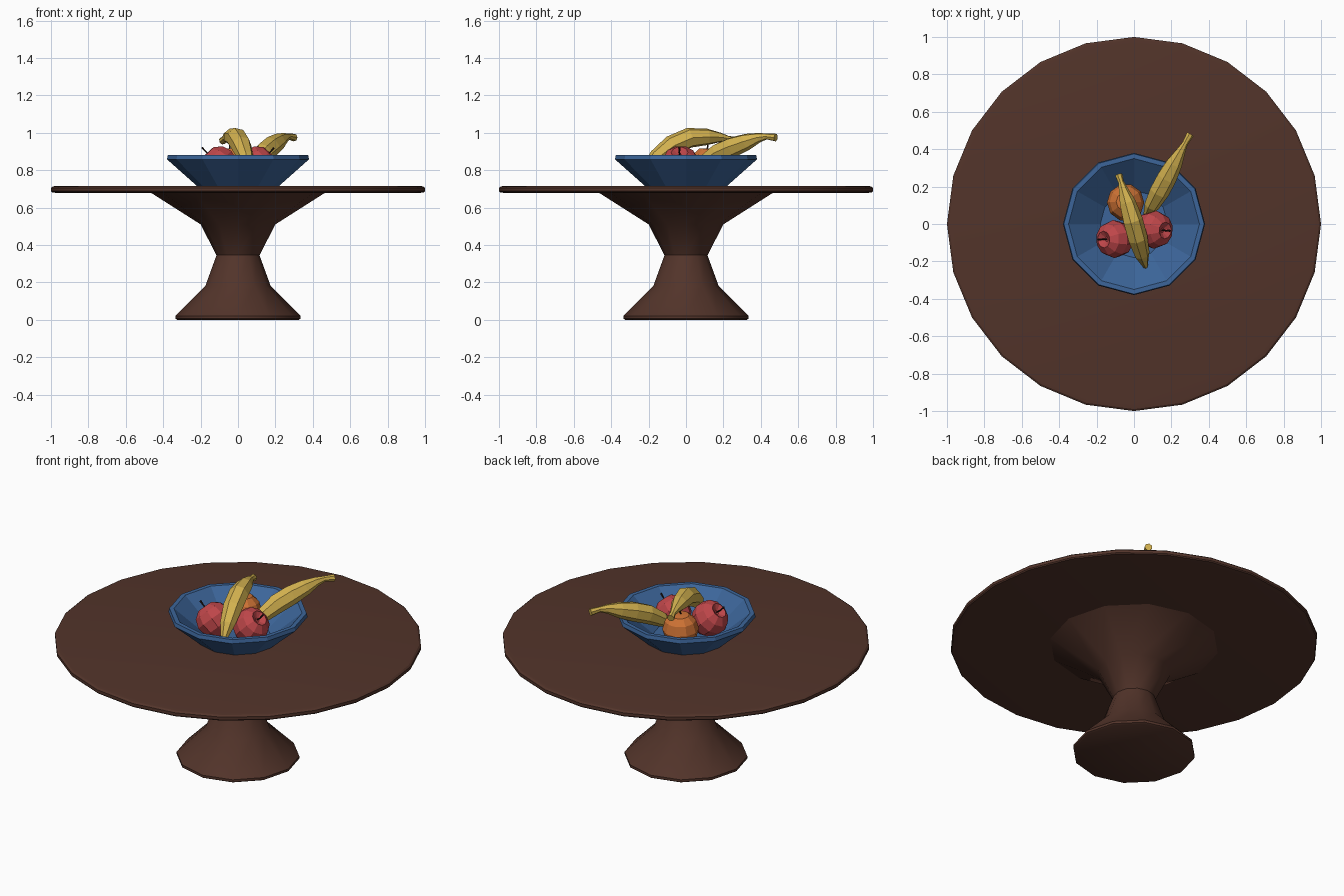
import bpy, bmesh, math
from mathutils import Vector

if "Cube" in bpy.data.objects:
    bpy.data.objects.remove(bpy.data.objects["Cube"])


def material(name, rgb):
    m = bpy.data.materials.new(name)
    m.diffuse_color = (*rgb, 1)
    m.use_nodes = True
    m.node_tree.nodes["Principled BSDF"].inputs["Base Color"].default_value = m.diffuse_color
    return m


WOOD = material("dark wood", (0.085, 0.034, 0.023))
BLUE = material("blue glaze", (0.045, 0.13, 0.32))
RED = material("apple red", (0.52, 0.062, 0.068))
ORANGE = material("orange peel", (0.62, 0.17, 0.035))
YELLOW = material("banana yellow", (0.66, 0.45, 0.08))
STEM = material("dark stem", (0.02, 0.01, 0.008))


def finish(bm, name, mat, smooth=None):
    bmesh.ops.recalc_face_normals(bm, faces=bm.faces[:])
    me = bpy.data.meshes.new(name)
    bm.to_mesh(me)
    bm.free()
    me.materials.append(mat)
    ob = bpy.data.objects.new(name, me)
    bpy.context.collection.objects.link(ob)
    if smooth:
        bpy.ops.object.select_all(action='DESELECT')
        ob.select_set(True)
        bpy.context.view_layer.objects.active = ob
        bpy.ops.object.shade_smooth_by_angle(angle=math.radians(smooth))
    return ob


def loft(bm, rings):
    """Skin closed rings of points and cap both ends."""
    vs = [[bm.verts.new(p) for p in r] for r in rings]
    n = len(vs[0])
    for a, b in zip(vs, vs[1:]):
        for i in range(n):
            j = (i + 1) % n
            bm.faces.new((a[i], a[j], b[j], b[i]))
    bm.faces.new(vs[0][::-1])
    bm.faces.new(vs[-1])


def lathe(name, profile, sides, mat, smooth=None):
    bm = bmesh.new()
    loft(bm, [[(r * math.cos(math.tau * i / sides), r * math.sin(math.tau * i / sides), z)
               for i in range(sides)] for r, z in profile])
    return finish(bm, name, mat, smooth)


def tube(name, path, radii, sides, mat):
    """Tapered tube along a path, cross-sections square to it."""
    pts = [Vector(p) for p in path]
    rings = []
    for k, p in enumerate(pts):
        t = (pts[min(k + 1, len(pts) - 1)] - pts[max(k - 1, 0)]).normalized()
        u = t.cross(Vector((0, 0, 1))).normalized()
        w = u.cross(t)
        rings.append([p + radii[k] * (u * math.cos(math.tau * i / sides) +
                                      w * math.sin(math.tau * i / sides)) for i in range(sides)])
    bm = bmesh.new()
    loft(bm, rings)
    return finish(bm, name, mat)


def fruit(name, profile, centre, axis, mat, stem_from, stem_tip):
    ob = lathe(name, profile, 10, mat)
    ob.location = centre
    ob.rotation_euler = Vector(axis).to_track_quat('Z', 'Y').to_euler()
    tube(name + "_stem", [stem_from, (Vector(stem_from) + Vector(stem_tip)) / 2 + Vector((0, 0, -0.004)),
                          stem_tip], (0.004, 0.004, 0.006), 6, STEM)


# Table
lathe("pedestal", [(0.325, 0), (0.335, 0.006), (0.335, 0.02), (0.175, 0.18), (0.115, 0.345),
                   (0.2, 0.51), (0.47, 0.682)], 12, WOOD, 40)
lathe("table_top", [(0.965, 0.677), (0.995, 0.682), (1.0, 0.688), (1.0, 0.705),
                    (0.99, 0.713), (0.97, 0.716)], 24, WOOD, 30)

# Bowl: outside wall, rim, inside wall, floor
lathe("bowl", [(0.22, 0.716), (0.38, 0.858), (0.375, 0.88), (0.35, 0.88),
               (0.18, 0.735)], 12, BLUE)

# Round fruit
apple = [(0.012, 0.068), (0.045, 0.09), (0.085, 0.06), (0.102, 0.012), (0.09, -0.045),
         (0.05, -0.088), (0.012, -0.08)]
fruit("left_apple", apple, (-0.1, -0.08, 0.828), (-0.68, -0.03, 0.72), RED,
      (-0.145, -0.082, 0.878), (-0.193, -0.083, 0.921))
fruit("right_apple", apple, (0.105, -0.03, 0.828), (0.68, -0.05, 0.72), RED,
      (0.15, -0.034, 0.878), (0.192, -0.036, 0.92))
orange = [(0.015, 0.088), (0.05, 0.085), (0.085, 0.052), (0.1, 0.0), (0.085, -0.052),
          (0.05, -0.085), (0.015, -0.092)]
fruit("orange", orange, (-0.045, 0.115, 0.828), (0, 0.05, 1), ORANGE,
      (-0.045, 0.113, 0.905), (-0.043, 0.117, 0.946))

# Bananas: blunt tip, fat middle, thin stem with a flared end
fat = (0.012, 0.02, 0.042, 0.055, 0.055, 0.045, 0.026, 0.016, 0.021)
tube("near_banana", [(0.062, -0.228, 0.79), (0.056, -0.21, 0.815), (0.042, -0.16, 0.868),
                     (0.018, -0.075, 0.932), (-0.008, 0.02, 0.973), (-0.036, 0.115, 0.978),
                     (-0.058, 0.185, 0.975), (-0.07, 0.225, 0.968), (-0.082, 0.262, 0.957)],
     fat, 7, YELLOW)
tube("far_banana", [(0.06, 0.035, 0.785), (0.07, 0.055, 0.802), (0.095, 0.1, 0.842),
                    (0.135, 0.175, 0.892), (0.175, 0.25, 0.925), (0.215, 0.325, 0.952),
                    (0.25, 0.39, 0.974), (0.272, 0.43, 0.98), (0.3, 0.48, 0.974)],
     fat, 7, YELLOW)
